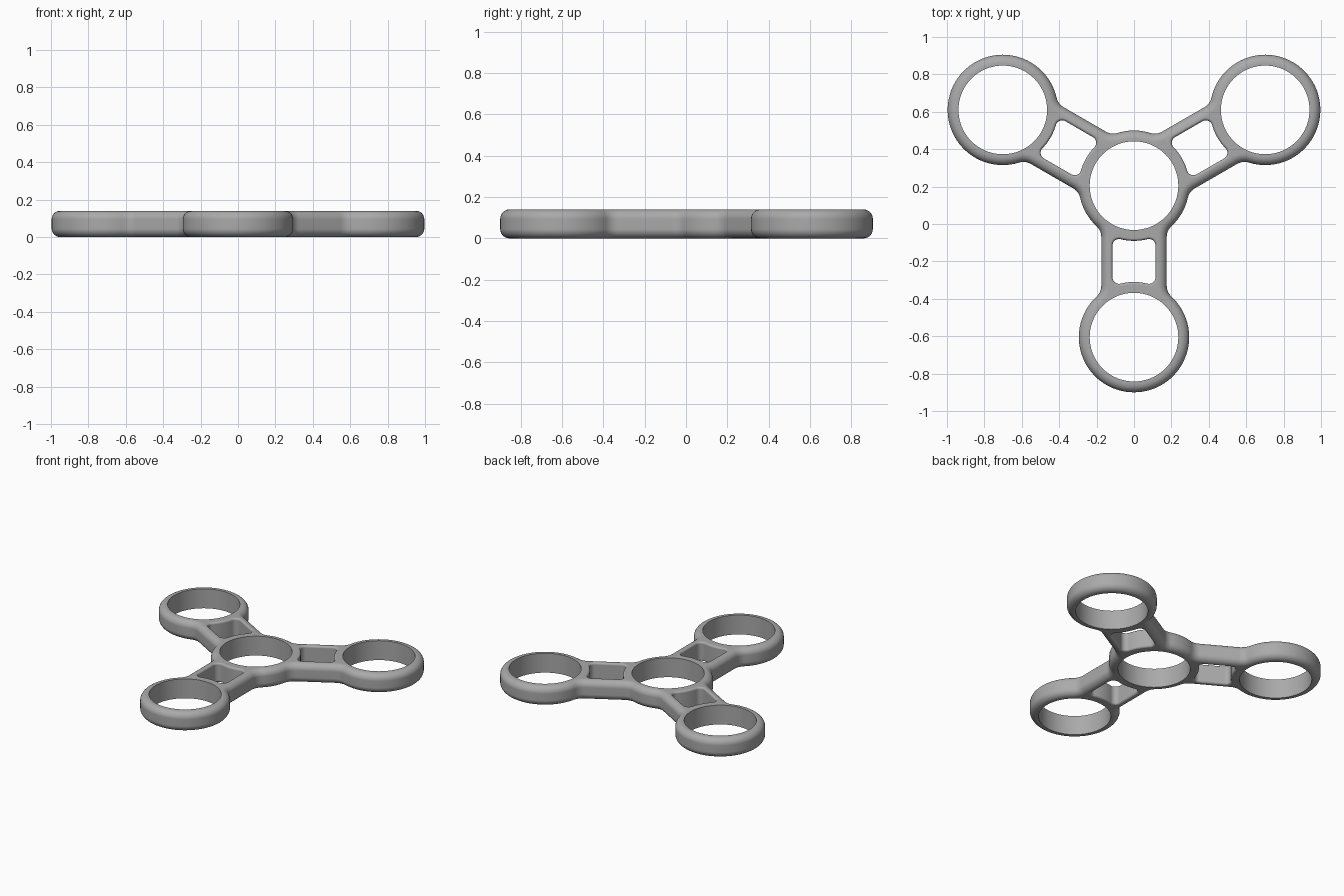
import bpy, bmesh
from math import pi, sin, cos, atan2, sqrt, radians

if "Cube" in bpy.data.objects:
    bpy.data.objects.remove(bpy.data.objects["Cube"], do_unlink=True)

HUB_Y, ARM, HEIGHT = 0.205, 0.81, 0.14     # hub position, hub-to-ring distance, thickness
R_OUT, R_HOLE = 0.295, 0.237               # ring radii
BAR_OUT, BAR_IN = 0.175, 0.115             # half widths of the arm and its window
F_OUT, F_WIN = 0.08, 0.035                 # fillet radii where arm and window meet the rings
ROUND_OUT, ROUND_WIN = 0.045, 0.014        # rounding of the top and bottom edges


def arc(cu, cv, r, a0, a1, n):
    return [(cu + r * cos(a0 + (a1 - a0) * i / n), cv + r * sin(a0 + (a1 - a0) * i / n))
            for i in range(n + 1)]


def mirror_u(pts):
    return [(ARM - u, v) for u, v in reversed(pts)]


def mirror_v(pts):
    return [(u, -v) for u, v in reversed(pts)]


def place(pts, k):
    """Turn arm coordinates (u along the arm, v across) into x, y for arm k."""
    a = -pi / 2 + k * 2 * pi / 3
    return [(u * cos(a) - v * sin(a), HUB_Y + u * sin(a) + v * cos(a)) for u, v in pts]


def tidy(pts):
    """Drop repeated neighbouring points."""
    return [p for i, p in enumerate(pts)
            if (p[0] - pts[i - 1][0]) ** 2 + (p[1] - pts[i - 1][1]) ** 2 > 1e-9]


def outline(d):
    """Whole outer outline, inset by d."""
    v = BAR_OUT + F_OUT
    u = sqrt((R_OUT + F_OUT) ** 2 - v ** 2)
    t = atan2(v, u)
    hub = arc(0, 0, R_OUT - d, -pi / 3, -t, 6)
    neck = arc(u, -v, F_OUT + d, pi - t, pi / 2, 10)
    ring = arc(ARM, 0, R_OUT - d, t - pi, 0, 30)
    half = hub + neck + mirror_u(neck) + ring
    return tidy([p for k in range(3) for p in place(half + mirror_v(half), k)])


def window(d, k):
    """Opening in arm k, widened by d."""
    v = BAR_IN - F_WIN
    u = sqrt((R_OUT + F_WIN) ** 2 - v ** 2)
    t = atan2(v, u)
    quarter = (arc(0, 0, R_OUT - d, 0, -t, 6)
               + arc(u, -v, F_WIN + d, pi - t, 1.5 * pi, 10))
    half = quarter + mirror_u(quarter)
    return tidy(place(half + mirror_v(half), k))


def hole(u, k):
    return tidy(place(arc(u, 0, R_HOLE, 0, 2 * pi, 72), k))


def rounded_levels(r, n=7):
    """Inset and height pairs of a wall with rounded top and bottom edges."""
    low = [(r * (1 - sin(i * pi / 2 / n)), r * (1 - cos(i * pi / 2 / n))) for i in range(n + 1)]
    return low + [(d, HEIGHT - z) for d, z in reversed(low)] if r else [(0, 0), (0, HEIGHT)]


bm = bmesh.new()
rims = {"bottom": [], "top": []}


def wall(shape, rounding):
    loops = [[bm.verts.new((x, y, z)) for x, y in shape(d)] for d, z in rounded_levels(rounding)]
    for a, b in zip(loops, loops[1:]):
        for i in range(len(a)):
            bm.faces.new((a[i - 1], a[i], b[i], b[i - 1]))
    for name, loop in (("bottom", loops[0]), ("top", loops[-1])):
        rims[name] += [bm.edges.get((loop[i - 1], loop[i])) for i in range(len(loop))]


# outer rim, bearing holes and arm windows
wall(outline, ROUND_OUT)
wall(lambda d: hole(0, 0), 0)
for k in range(3):
    wall(lambda d: hole(ARM, k), 0)
    wall(lambda d: window(d, k), ROUND_WIN)

# flat top and bottom between the rims
for edges in rims.values():
    bmesh.ops.triangle_fill(bm, edges=edges, use_beauty=True, normal=(0, 0, 1))
bmesh.ops.recalc_face_normals(bm, faces=bm.faces[:])

mesh = bpy.data.meshes.new("three_ring_frame")
bm.to_mesh(mesh)
bm.free()
frame = bpy.data.objects.new("three_ring_frame", mesh)
bpy.context.collection.objects.link(frame)

# one plain grey material
grey = bpy.data.materials.new("plain_grey")
grey.use_nodes = True
colour = (0.4, 0.4, 0.4, 1)
grey.diffuse_color = colour
grey.node_tree.nodes["Principled BSDF"].inputs["Base Color"].default_value = colour
mesh.materials.append(grey)

# smooth rounded edges, sharp hole edges
bpy.ops.object.select_all(action="DESELECT")
frame.select_set(True)
bpy.context.view_layer.objects.active = frame
bpy.ops.object.shade_smooth_by_angle(angle=radians(35))
normals = frame.modifiers.new("even_normals", "WEIGHTED_NORMAL")
normals.keep_sharp = True
